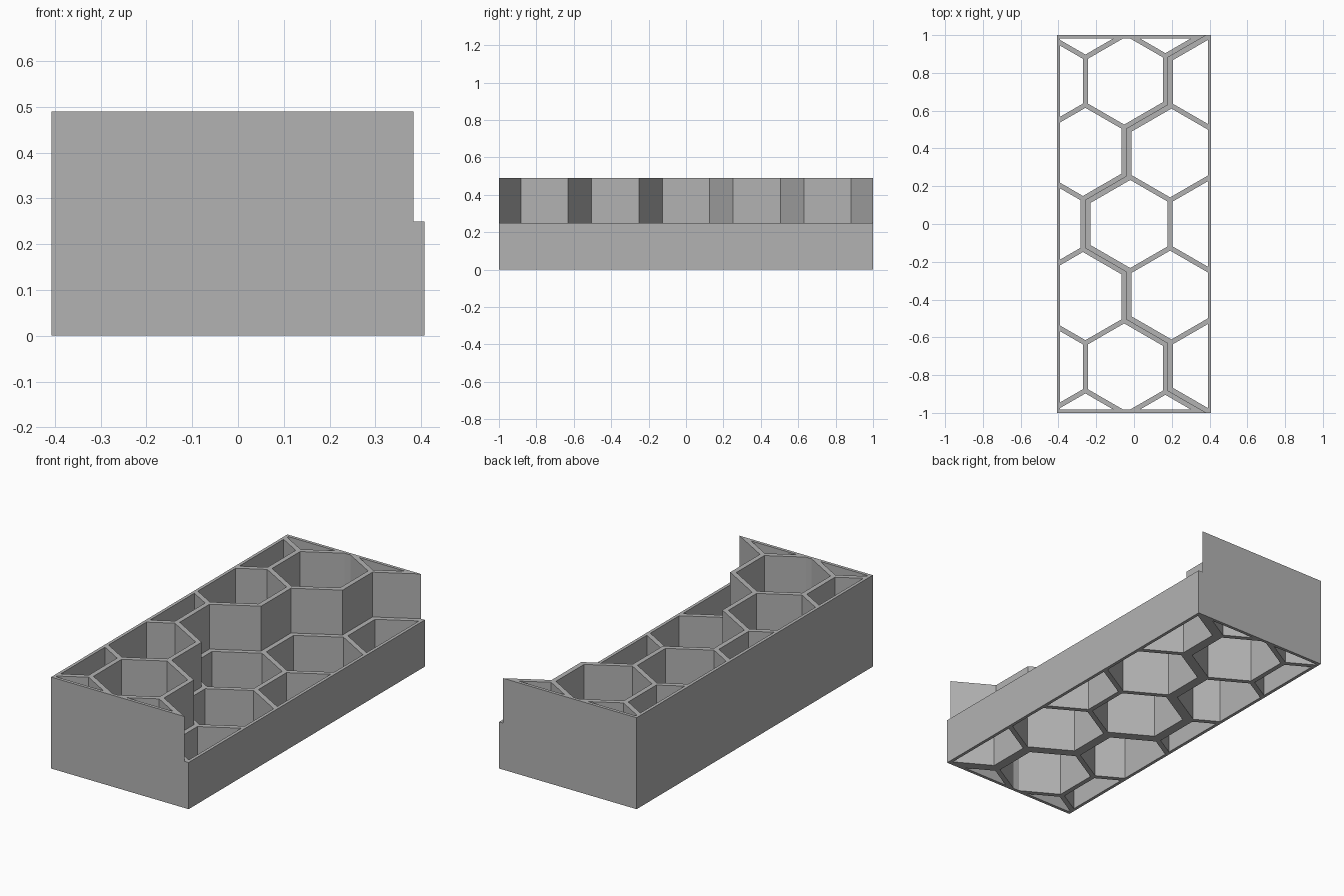
import bpy, bmesh, math
from mathutils import Vector

cube = bpy.data.objects.get("Cube")
if cube:
    bpy.data.objects.remove(cube, do_unlink=True)

HX, HY = 0.4075, 1.0          # half size of the tray
LOW, TALL = 0.25, 0.49        # heights of the two levels
RIM, WALL = 0.017, 0.026      # outer and divider thickness
RADIUS = 0.252                # honeycomb corner radius
PITCH = RADIUS * math.sqrt(3)
ROW = RADIUS * 1.5
CX = -0.039                   # middle column
LOW_SHIFT = Vector((0.012, 0))

grey = bpy.data.materials.new("plain_grey")
grey.use_nodes = True
colour = (0.45, 0.45, 0.45, 1)
grey.diffuse_color = colour
grey.node_tree.nodes["Principled BSDF"].inputs["Base Color"].default_value = colour


def seam_x(row):
    return CX + (abs(row) - 1) * PITCH / 2


def is_tall(x, row):
    return x < seam_x(row)


def finish(name, bm):
    bmesh.ops.recalc_face_normals(bm, faces=bm.faces)
    mesh = bpy.data.meshes.new(name)
    bm.to_mesh(mesh)
    bm.free()
    mesh.materials.append(grey)
    obj = bpy.data.objects.new(name, mesh)
    bpy.context.collection.objects.link(obj)
    return obj


def clip(poly, normal, limit):
    """Keep the part of a convex outline where point . normal <= limit."""
    out = []
    for a, b in zip(poly, poly[1:] + poly[:1]):
        da, db = a.dot(normal) - limit, b.dot(normal) - limit
        if da <= 0:
            out.append(a)
        if da * db < 0:
            out.append(a.lerp(b, da / (da - db)))
    return out


def cell_outline(x, row):
    """Hexagon inside the rim, with a double wall along the step."""
    tall = is_tall(x, row)
    centre = Vector((x, row * ROW))
    inner = [Vector((sx * (HX - RIM), sy * (HY - RIM)))
             for sx, sy in ((-1, -1), (1, -1), (1, 1), (-1, 1))]
    for k in range(6):
        angle = k * math.pi / 3
        n = Vector((math.cos(angle), math.sin(angle)))
        step = (0, 1, 1, 0, -1, -1)[k]
        on_seam = is_tall(x + n.x * PITCH, row + step) != tall
        reach = PITCH / 2 - (WALL if on_seam else WALL / 2)
        if not tall and not on_seam:
            reach += LOW_SHIFT.dot(n)
        inner = clip(inner, n, centre.dot(n) + reach)
    return inner


# Stepped body: two plan areas sharing the zigzag seam
seam = []
for row in range(-2, 3):
    seam += [(seam_x(row), row * ROW + s * RADIUS / 2) for s in (-1, 1)]
end_x = seam[-1][0] + (HY - seam[-1][1]) * math.sqrt(3)
seam = [(end_x, -HY)] + seam + [(end_x, HY)]
bm = bmesh.new()
line = [bm.verts.new((x, y, 0)) for x, y in seam]
left = [bm.verts.new((-HX, y, 0)) for y in (HY, -HY)]
right = [bm.verts.new((HX, y, 0)) for y in (-HY, HY)]
tall_face = bm.faces.new(line + left)
low_face = bm.faces.new(line[::-1] + right)


def raise_faces(faces, height, keep):
    res = bmesh.ops.extrude_face_region(bm, geom=faces, use_keep_orig=keep)["geom"]
    verts = [g for g in res if isinstance(g, bmesh.types.BMVert)]
    bmesh.ops.translate(bm, verts=verts, vec=(0, 0, height))
    return [g for g in res if isinstance(g, bmesh.types.BMFace)]


tops = raise_faces([tall_face, low_face], LOW, True)
tall_top = min(tops, key=lambda f: f.calc_center_median().x)
raise_faces([tall_top], TALL - LOW, False)
body = finish("honeycomb_tray", bm)

# Through-cut cells
bm = bmesh.new()
for row in range(-3, 4):
    for col in range(-2, 3):
        outline = cell_outline(CX + (col + (row % 2) / 2) * PITCH, row)
        if len(outline) < 3:
            continue
        rings = [[bm.verts.new((p.x, p.y, z)) for p in outline] for z in (-0.1, 0.6)]
        for ring in rings:
            bm.faces.new(ring)
        for i in range(len(outline)):
            j = (i + 1) % len(outline)
            bm.faces.new((rings[0][i], rings[0][j], rings[1][j], rings[1][i]))
cutter = finish("cell_cutter", bm)
cutter.hide_render = True
cutter.hide_set(True)

cut = body.modifiers.new("cells", "BOOLEAN")
cut.operation = "DIFFERENCE"
cut.solver = "EXACT"
cut.object = cutter
bpy.context.view_layer.objects.active = body
body.select_set(True)
bpy.ops.object.modifier_apply(modifier=cut.name)
bpy.data.objects.remove(cutter, do_unlink=True)
